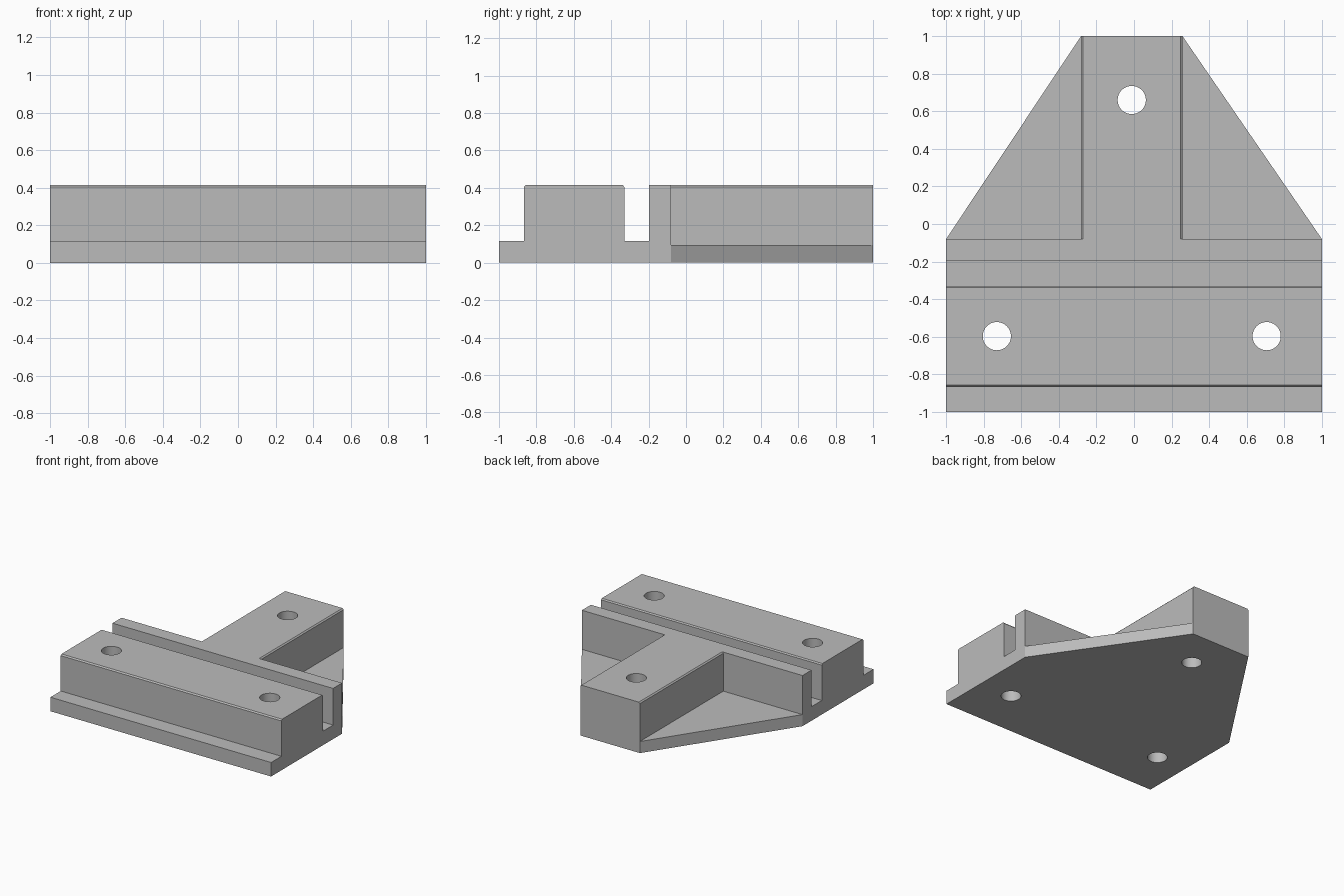
import bpy
import bmesh
from mathutils import Vector

default_cube = bpy.data.objects.get("Cube")
if default_cube:
    bpy.data.objects.remove(default_cube, do_unlink=True)

grey = bpy.data.materials.new("matte grey")
grey.use_nodes = True
grey.diffuse_color = (0.5, 0.5, 0.5, 1)
grey.node_tree.nodes["Principled BSDF"].inputs["Base Color"].default_value = (0.5, 0.5, 0.5, 1)


def prism(name, points, offset):
    """Extrude a closed outline along the offset vector."""
    bm = bmesh.new()
    base = bm.faces.new([bm.verts.new(p) for p in points])
    result = bmesh.ops.extrude_face_region(bm, geom=[base])
    moved = [v for v in result["geom"] if isinstance(v, bmesh.types.BMVert)]
    bmesh.ops.translate(bm, verts=moved, vec=Vector(offset))
    bmesh.ops.recalc_face_normals(bm, faces=bm.faces)
    mesh = bpy.data.meshes.new(name)
    bm.to_mesh(mesh)
    bm.free()
    mesh.materials.append(grey)
    obj = bpy.data.objects.new(name, mesh)
    bpy.context.collection.objects.link(obj)
    return obj


def combine(target, other, operation):
    """Apply an exact boolean and remove the helper."""
    other.hide_render = True
    mod = target.modifiers.new("combine", "BOOLEAN")
    mod.operation = operation
    mod.solver = "EXACT"
    mod.object = other
    bpy.context.view_layer.objects.active = target
    bpy.ops.object.modifier_apply(modifier=mod.name)
    bpy.data.objects.remove(other, do_unlink=True)


top, lip, cham = 0.415, 0.115, 0.01
back = -0.08
left, right = -0.282, 0.258
mid = (left + right) / 2

# Cross bar with front lip, chamfered block and slot
profile = [(-1, 0), (-1, lip), (-0.867, lip), (-0.867, top - cham), (-0.857, top),
           (-0.338, top), (-0.33, top - cham), (-0.33, lip), (-0.197, lip),
           (-0.197, top), (back, top), (back, 0)]
body = prism("bracket_body", [(-1, y, z) for y, z in profile], (2, 0, 0))

# Tapered base plate
plate = prism("base_plate", [(-1, back, 0), (1, back, 0), (right, 1, 0), (left, 1, 0)],
              (0, 0, 0.095))
combine(body, plate, "UNION")

# Stem with chamfered top edges
section = [(left, 0), (right, 0), (right, top - cham), (right - cham, top),
           (left + cham, top), (left, top - cham)]
stem = prism("stem", [(x, back - 0.05, z) for x, z in section], (0, 1.05 - back, 0))
combine(body, stem, "UNION")

# Three bolt holes
for x, y in [(mid, 0.66), (mid - 0.718, -0.597), (mid + 0.718, -0.597)]:
    bpy.ops.mesh.primitive_cylinder_add(vertices=48, radius=0.075, depth=1, location=(x, y, 0.2))
    cutter = bpy.context.object
    cutter.name = "hole_cutter"
    cutter.data.materials.append(grey)
    combine(body, cutter, "DIFFERENCE")

bpy.ops.object.select_all(action="DESELECT")
body.select_set(True)
bpy.context.view_layer.objects.active = body
bpy.ops.object.shade_smooth_by_angle(angle=0.4)
